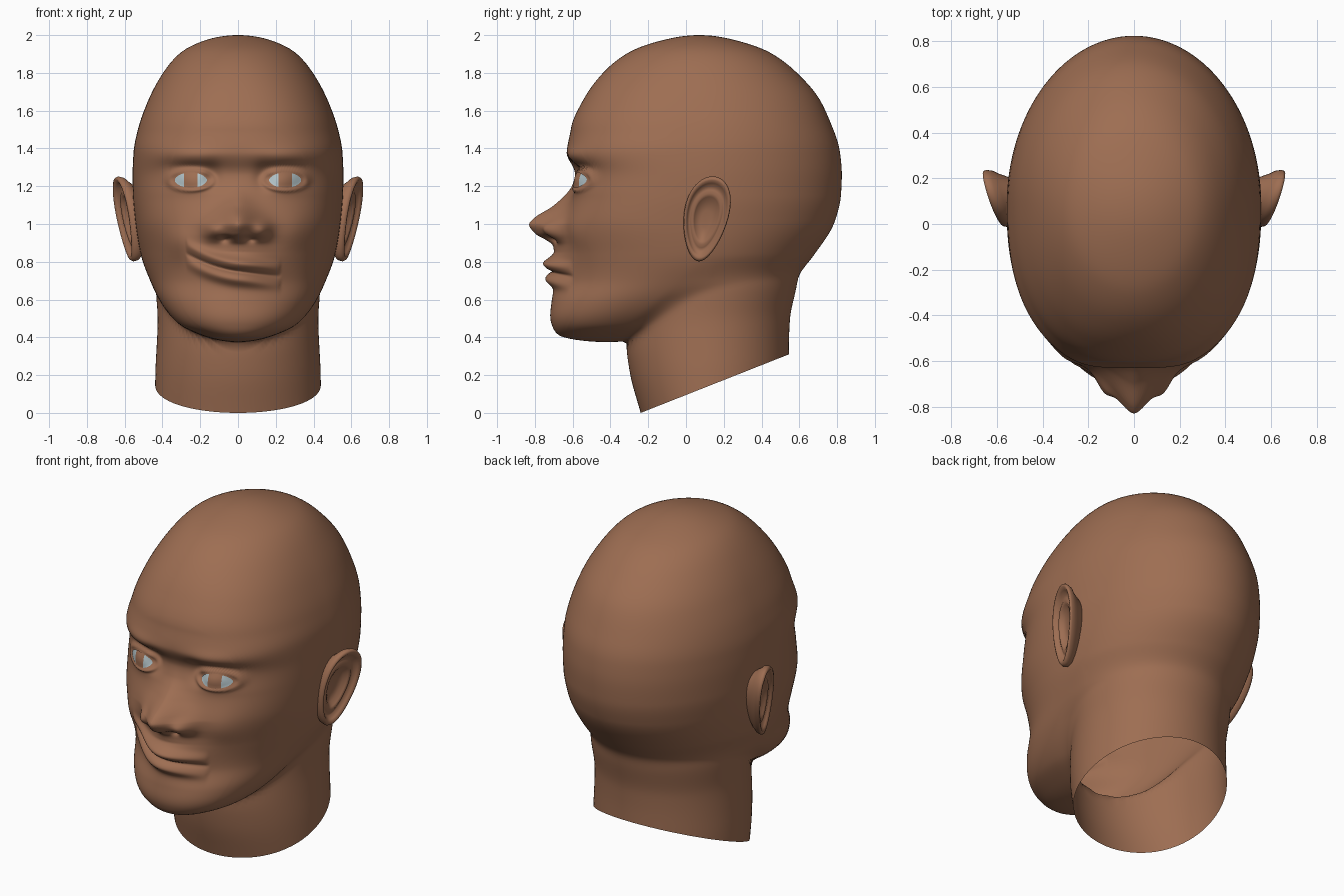
import bpy, bmesh, math
from mathutils import Vector
from mathutils.bvhtree import BVHTree

if "Cube" in bpy.data.objects:
    bpy.data.objects.remove(bpy.data.objects["Cube"])

N = 1000


def material(name, rgb):
    m = bpy.data.materials.new(name)
    m.diffuse_color = (*rgb, 1)
    m.use_nodes = True
    m.node_tree.nodes["Principled BSDF"].inputs["Base Color"].default_value = m.diffuse_color
    return m


skin = material("brown skin", (0.34, 0.155, 0.085))
white = material("pale eye white", (0.45, 0.55, 0.58))


def samples(zs, vs):
    """Smooth monotone curve through (z, v), sampled evenly in z."""
    d = [(vs[i + 1] - vs[i]) / (zs[i + 1] - zs[i]) for i in range(len(zs) - 1)]
    m = [d[0]] + [2 * a * b / (a + b) if a * b > 0 else 0 for a, b in zip(d, d[1:])] + [d[-1]]
    out, i = [], 0
    for k in range(N + 1):
        z = zs[0] + (zs[-1] - zs[0]) * k / N
        while i < len(d) - 1 and z > zs[i + 1]:
            i += 1
        h = zs[i + 1] - zs[i]
        t = (z - zs[i]) / h
        out.append(vs[i] * (1 + 2 * t) * (1 - t) ** 2 + m[i] * h * t * (1 - t) ** 2
                   + vs[i + 1] * t * t * (3 - 2 * t) + m[i + 1] * h * t * t * (t - 1))
    return out


def loft(rows):
    """Implicit body from rows of z, centre y, front y, back y, half width, front squareness."""
    zs = [r[0] for r in rows]
    cols = [[r[1] for r in rows], [(r[1] - r[2]) ** 2 for r in rows],
            [(r[3] - r[1]) ** 2 for r in rows], [r[4] ** 2 for r in rows], [r[5] for r in rows]]
    table = list(zip(*[samples(zs, c) for c in cols]))
    z0, scale = zs[0], N / (zs[-1] - zs[0])

    def f(x, y, z):
        t = (z - z0) * scale
        if t < 0 or t >= N:
            return 1.0
        i = int(t)
        t -= i
        a, b = table[i], table[i + 1]
        q = y - (a[0] + (b[0] - a[0]) * t)
        k = 1 if q < 0 else 2
        d2 = max(a[k] + (b[k] - a[k]) * t, 1e-6)
        w2 = max(a[3] + (b[3] - a[3]) * t, 1e-6)
        n = a[4] if q < 0 else 2.0
        r = ((x * x / w2) ** (n / 2) + (q * q / d2) ** (n / 2)) ** (1 / n)
        return (r - 1) * math.sqrt(min(w2, d2))
    return f


skull = loft([
    (0.375, -.42, -.42, -.42, 0, 2.2), (0.41, -.38, -.67, -.12, .19, 2.2),
    (0.466, -.33, -.71, -.02, .307, 2.2), (0.587, -.18, -.70, .15, .41, 2.2),
    (0.70, -.05, -.645, .50, .465, 2.2), (0.84, .05, -.64, .68, .515, 2.3),
    (1.02, .07, -.64, .79, .545, 2.5), (1.15, .08, -.61, .82, .556, 2.5),
    (1.26, .08, -.585, .825, .558, 2.5), (1.38, .08, -.63, .815, .553, 2.5),
    (1.5, .09, -.61, .78, .53, 2.4), (1.655, .09, -.545, .71, .475, 2.3),
    (1.81, .08, -.43, .577, .39, 2.1), (1.91, .075, -.30, .44, .30, 2),
    (1.98, .07, -.095, .233, .15, 2), (2.0, .07, .07, .07, 0, 2)])
neck = loft([
    (-.4, .16, -.12, .54, .44, 2), (0, .14, -.24, .54, .44, 2), (.23, .13, -.30, .545, .437, 2),
    (.36, .13, -.315, .545, .43, 2), (.49, .13, -.31, .55, .425, 2), (.68, .14, -.28, .587, .435, 2),
    (.84, .14, -.2, .62, .42, 2), (1.1, .14, 0, .45, .25, 2)])


def body(x, y, z):
    a, b, k = skull(x, y, z), neck(x, y, z), .06
    h = max(k - abs(a - b), 0) / k
    return min(a, b) - h * h * k / 4


nose_z = [.85, .89, .915, .95, 1.0, 1.03, 1.1, 1.2, 1.3]
nose = samples(nose_z, [0, .03, .075, .145, .185, .165, .075, .008, 0])


def g(d, s):
    return math.exp(-(d / s) ** 2)


def face(x, z):
    """Forward bulge of the facial features."""
    ax = abs(x)
    out = 0
    # nose, nostril wings and nostrils
    if .85 < z < 1.3:
        s = .06 + .06 * min(1, max(0, (1.2 - z) / .2))
        out += nose[int((z - .85) / .45 * N)] * math.exp(-(ax / s) ** 1.7)
    out += .05 * g(ax - .13, .045) * g(z - .965, .045)
    out -= .035 * g(ax - .065, .028) * g(z - .92, .018)
    # brows, sockets, eyeballs and lid rims
    out += .015 * g(ax - .25, .15) * g(z - 1.365, .04)
    out -= .025 * g(ax - .25, .11) * g(z - 1.30, .025)
    out -= .03 * g(ax - .135, .045) * g(z - 1.25, .06)
    out += .03 * g(ax - .25, .09) * g(z - 1.235, .06)
    e = math.hypot((ax - .25) / .09, (z - 1.232) / .042)
    out += .014 * g(e - 1.3, .22)
    # muzzle, crooked smile and cheeks
    out += .085 * g(x, .17) * g(z - .77, .13)
    line = .748 - .12 * x + (.83 * x * x if x < 0 else 0)
    u = z - line
    m = math.sqrt(max(0, 1 - ((x + .025) / .25) ** 2))
    out += m * (.035 * g(u - .045, .028) + .035 * g(u + .045, .03) - .022 * g(u, .011))
    out += .03 * g(x + .31, .08) * g(z - .9, .09) + .015 * g(x - .3, .09) * g(z - .95, .09)
    return out


def finish(name, bm, mats):
    mesh = bpy.data.meshes.new(name)
    for f in bm.faces:
        f.smooth = True
    bm.to_mesh(mesh)
    ob = bpy.data.objects.new(name, mesh)
    bpy.context.collection.objects.link(ob)
    for m in mats:
        mesh.materials.append(m)
    return ob


def skin_rings(bm, rings, closed=True):
    n = len(rings[0])
    for a, b in zip(rings, rings[1:]):
        for j in range(n if closed else n - 1):
            k = (j + 1) % n
            bm.faces.new((a[j], a[k], b[k], b[j]))


# head and neck: rays cast from inside the head, densest towards the face
def surface(alpha, phi):
    s = math.sin(alpha)
    dx, dy, dz = s * math.cos(phi), -math.cos(alpha), s * math.sin(phi)
    lo, hi = 0.0, 1.7
    for _ in range(16):
        r = (lo + hi) / 2
        if body(dx * r, dy * r, 1 + dz * r) < 0:
            lo = r
        else:
            hi = r
    x, y, z = dx * lo, dy * lo, 1 + dz * lo
    blend = min(1, max(0, (-.2 - y) / .2))
    if blend:
        y -= blend * face(x, z)
    return x, y, z


SEG = 220
alphas = [.75 * i / 80 for i in range(1, 81)] + [.75 + (math.pi - .75) * i / 80 for i in range(1, 80)]
bm = bmesh.new()
rings = [[bm.verts.new(surface(a, 2 * math.pi * j / SEG)) for j in range(SEG)] for a in alphas]
skin_rings(bm, rings)
for ring, a in ((rings[0], 0), (rings[-1], math.pi)):
    tip = bm.verts.new(surface(a, 0))
    for j in range(SEG):
        bm.faces.new((tip, ring[j], ring[(j + 1) % SEG]))
bmesh.ops.recalc_face_normals(bm, faces=bm.faces)
# sloping open cut at the base of the neck
bmesh.ops.bisect_plane(bm, geom=bm.verts[:] + bm.edges[:] + bm.faces[:], plane_co=(0, -.24, 0),
                       plane_no=(0, .395, -1), clear_outer=True)
tree = BVHTree.FromBMesh(bm)
finish("head_and_neck", bm, [skin])
bm.free()

# eyes: thin almond plates laid on the face, with a brown iris band
for side, name in ((-1, "left_eye"), (1, "right_eye")):
    bm = bmesh.new()
    rows = []
    for i in range(25):
        u = (i / 12 - 1) * .985
        row = []
        for j in range(9):
            x = side * .25 + .086 * u
            z = 1.232 + .041 * (j / 4 - 1) * (1 - u * u) ** .6
            hit = tree.ray_cast(Vector((x, -2, z)), Vector((0, 1, 0)))[0]
            row.append(bm.verts.new((x, (hit.y if hit else -.57) - .006, z)))
        rows.append(row)
    skin_rings(bm, rows, closed=False)
    bm.normal_update()
    for f in bm.faces:
        if f.normal.y > 0:
            f.normal_flip()
        if abs(f.calc_center_median().x - side * .25) < .032:
            f.material_index = 1
    finish(name, bm, [white, skin])
    bm.free()

# ears: rolled rim and bowl, mirrored; each ring is (size, outward offset)
bm = bmesh.new()
rings = []
for size, off in ((.6, None), (.88, -.045), (.97, -.025), (1, 0), (.97, .014), (.91, .016), (.84, .004),
                  (.76, -.014), (.68, -.012), (.6, -.004), (.52, -.012), (.42, -.03), (.2, -.036), (.02, -.036)):
    ring = []
    for j in range(48):
        t = 2 * math.pi * j / 48
        c, s = math.cos(t), math.sin(t)
        dz = .225 * s * size
        y = .105 + .118 * c * size * (1 + .22 * s) + .16 * dz
        x = .49 if off is None else .592 + .3 * (y - .1) + .13 * dz + off
        ring.append(bm.verts.new((x, y, 1.027 + dz)))
    rings.append(ring)
skin_rings(bm, rings)
bm.faces.new(rings[-1])
bmesh.ops.recalc_face_normals(bm, faces=bm.faces)
ears = finish("ears", bm, [skin])
bm.free()
ears.modifiers.new("mirror", 'MIRROR').use_axis[0] = True
